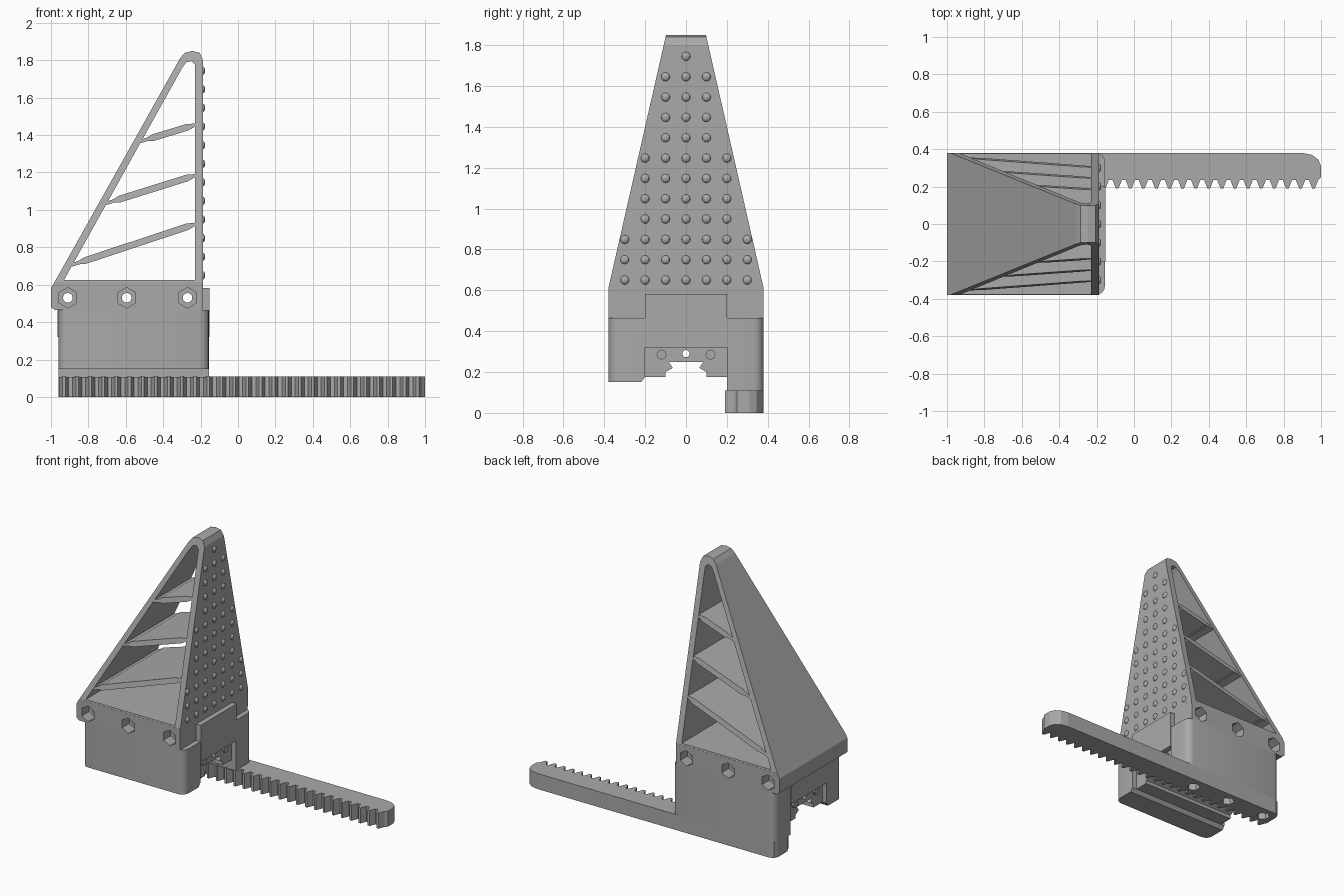
import bpy, bmesh, math
from mathutils import Vector, Matrix

cube = bpy.data.objects.get("Cube")
if cube:
    bpy.data.objects.remove(cube, do_unlink=True)

grey = bpy.data.materials.new("plain grey")
grey.use_nodes = True
COLOUR = (0.4, 0.4, 0.4, 1)
grey.diffuse_color = COLOUR
grey.node_tree.nodes["Principled BSDF"].inputs["Base Color"].default_value = COLOUR


def finish(name, bm):
    bmesh.ops.recalc_face_normals(bm, faces=bm.faces)
    mesh = bpy.data.meshes.new(name)
    bm.to_mesh(mesh)
    bm.free()
    mesh.materials.append(grey)
    ob = bpy.data.objects.new(name, mesh)
    bpy.context.collection.objects.link(ob)
    return ob


def prism(name, pts, place, lo, hi, rounded=None, radius=0.05):
    """Extrude a 2D outline; place(a, b, t) maps it into space."""
    bm = bmesh.new()
    ends = [[bm.verts.new(place(a, b, t)) for a, b in pts] for t in (lo, hi)]
    for ring in ends:
        bm.faces.new(ring)
    n = len(pts)
    for i in range(n):
        j = (i + 1) % n
        bm.faces.new((ends[0][i], ends[0][j], ends[1][j], ends[1][i]))
    if rounded:
        edges = [e for e in bm.edges if rounded(e.verts[0].co, e.verts[1].co)]
        bmesh.ops.bevel(bm, geom=edges, offset=radius, segments=4,
                        profile=0.5, affect='EDGES')
    return finish(name, bm)


def cut(ob, cutter):
    mod = ob.modifiers.new("cut", 'BOOLEAN')
    mod.object, mod.solver = cutter, 'EXACT'
    cutter.hide_render = True
    cutter.hide_set(True)
    cutter.display_type = 'WIRE'


def cylinders(name, axis, places, sides):
    """One object holding (centre, radius, length) cylinders along an axis."""
    bm = bmesh.new()
    turn = Vector((0, 0, 1)).rotation_difference(Vector(axis)).to_matrix().to_4x4()
    for centre, r, length in places:
        bmesh.ops.create_cone(bm, cap_ends=True, segments=sides, radius1=r, radius2=r,
                              depth=length, matrix=Matrix.Translation(centre) @ turn)
    return finish(name, bm)


def half_width(z):
    return 0.38 - 0.28 * max(0, z - 0.61) / 1.23


def tapered(x, z, t):
    return (x, t * half_width(z), z)


def along_x(y, z, t):
    return (t, y, z)


def along_y(x, z, t):
    return (x, t, z)


def along_z(x, y, t):
    return (x, y, t)


# Hollow triangular finger, narrowing towards the tip
finger = prism("finger_frame", [(-0.983, 0.61), (-0.31, 1.81), (-0.285, 1.84), (-0.245, 1.85),
                                (-0.205, 1.84), (-0.187, 1.8), (-0.187, 0.61)], tapered, -1, 1)
window = prism("finger_opening_cutter", [(-0.93, 0.625), (-0.295, 1.765), (-0.275, 1.79),
                                         (-0.25, 1.795), (-0.23, 1.775), (-0.23, 0.625)],
               along_y, -0.5, 0.5)
cut(finger, window)

# Cross ribs, pinched at both ends
for i, (x, z, z2) in enumerate([(-0.89, 0.705, 0.93), (-0.705, 1.035, 1.19), (-0.525, 1.365, 1.46)]):
    a, b = Vector((x, z)), Vector((-0.21, z2))
    d = (b - a).normalized()
    n = Vector((-d.y, d.x))
    low = [a - n * .009, a + d * .04 - n * .009, a + d * .075 - n * .018,
           b - d * .065 - n * .018, b - d * .025 - n * .009, b - n * .009]
    high = [p + n * 2 * (n.dot(a - p)) for p in reversed(low)]
    prism(f"finger_rib_{i + 1}", [tuple(p) for p in low + high], tapered, -0.99, 0.99)

# Finger base, pinned through both sides
base = prism("finger_base", [(-1, 0.58), (-1, 0.48), (-0.98, 0.465), (-0.19, 0.465),
                             (-0.187, 0.615), (-0.98, 0.615)], along_y, -0.38, 0.38)
xs = (-0.91, -0.595, -0.27)
recesses = [((x, s * 0.38, 0.53), 0.055, 0.16) for x in xs for s in (-1, 1)]
cut(base, cylinders("pin_recess_cutter", (0, 1, 0), recesses, 6))
pin_holes = cylinders("pin_hole_cutter", (0, 1, 0),
                      [((x, 0, 0.53), 0.026, 1) for x in xs], 12)
cut(base, pin_holes)

# Grip bumps on the flat face
bm = bmesh.new()
for row in range(12):
    z = 0.65 + row * 0.0995
    for col in range(-3, 4):
        y = col * 0.1
        if abs(y) < half_width(z) - 0.025:
            m = Matrix.Translation((-0.188, y, z)) @ Matrix.Diagonal((0.6, 1, 1, 1))
            bmesh.ops.create_uvsphere(bm, u_segments=10, v_segments=6, radius=0.022, matrix=m)
bumps = finish("grip_bumps", bm)


# Housing: two legs joined by a bridge, outer corners rounded
def outer_corner(p, q):
    return (abs(abs(p.y) - 0.38) < 1e-4 and abs(abs(q.y) - 0.38) < 1e-4
            and abs(p.x - q.x) < 1e-4 and abs(p.y - q.y) < 1e-4)


prism("housing", [(-0.38, 0.465), (-0.38, 0.15), (-0.22, 0.15), (-0.2, 0.175), (-0.2, 0.33),
                  (0.2, 0.33), (0.2, 0.105), (0.38, 0.105), (0.38, 0.465)],
      along_x, -0.96, -0.155, outer_corner)
tongue = prism("housing_tongue", [(-0.2, 0.32), (0.2, 0.32), (0.2, 0.582), (-0.2, 0.582)],
               along_x, -0.965, -0.152)
cut(tongue, pin_holes)

# Slide carriage with an undercut slot
right = [(0.2, 0.33), (0.2, 0.175), (0.1, 0.175), (0.1, 0.2), (0.065, 0.22), (0.085, 0.25)]
left = [(-y, z) for y, z in reversed(right)]
carriage = prism("slide_carriage", right + left, along_x, -0.93, -0.19)
cut(carriage, cylinders("carriage_hole_cutter", (1, 0, 0), [((-0.56, 0, 0.29), 0.018, 1)], 12))
cylinders("carriage_screws", (1, 0, 0),
          [((x, y, 0.285), 0.025, 0.03) for x in (-0.19, -0.93) for y in (-0.12, 0.12)], 8)

# Toothed rack: straight back edge, rounded free end
PITCH = 0.07
outline = [(-0.96, 0.34), (-0.948, 0.368), (-0.92, 0.38), (0.9, 0.38), (0.95, 0.37), (0.985, 0.345),
           (1, 0.31), (1, 0.25)]
for i in range(28):
    x = 0.985 - i * PITCH
    outline += [(x, 0.235), (x - 0.018, 0.19), (x - 0.032, 0.19), (x - 0.05, 0.235)]
outline.append((-0.96, 0.235))
rack = prism("toothed_rack", outline, along_z, 0, 0.11)
cut(rack, cylinders("rack_screw_cutter", (0, 0, 1),
                    [((x, 0.3, 0), 0.045, 0.12) for x in (-0.88, -0.57, -0.27)], 6))

# Smooth the rounded parts, keep the creases sharp
bpy.ops.object.select_all(action='DESELECT')
for ob in (bumps, bpy.data.objects["housing"]):
    ob.select_set(True)
    bpy.context.view_layer.objects.active = ob
bpy.ops.object.shade_smooth_by_angle(angle=math.radians(35))
